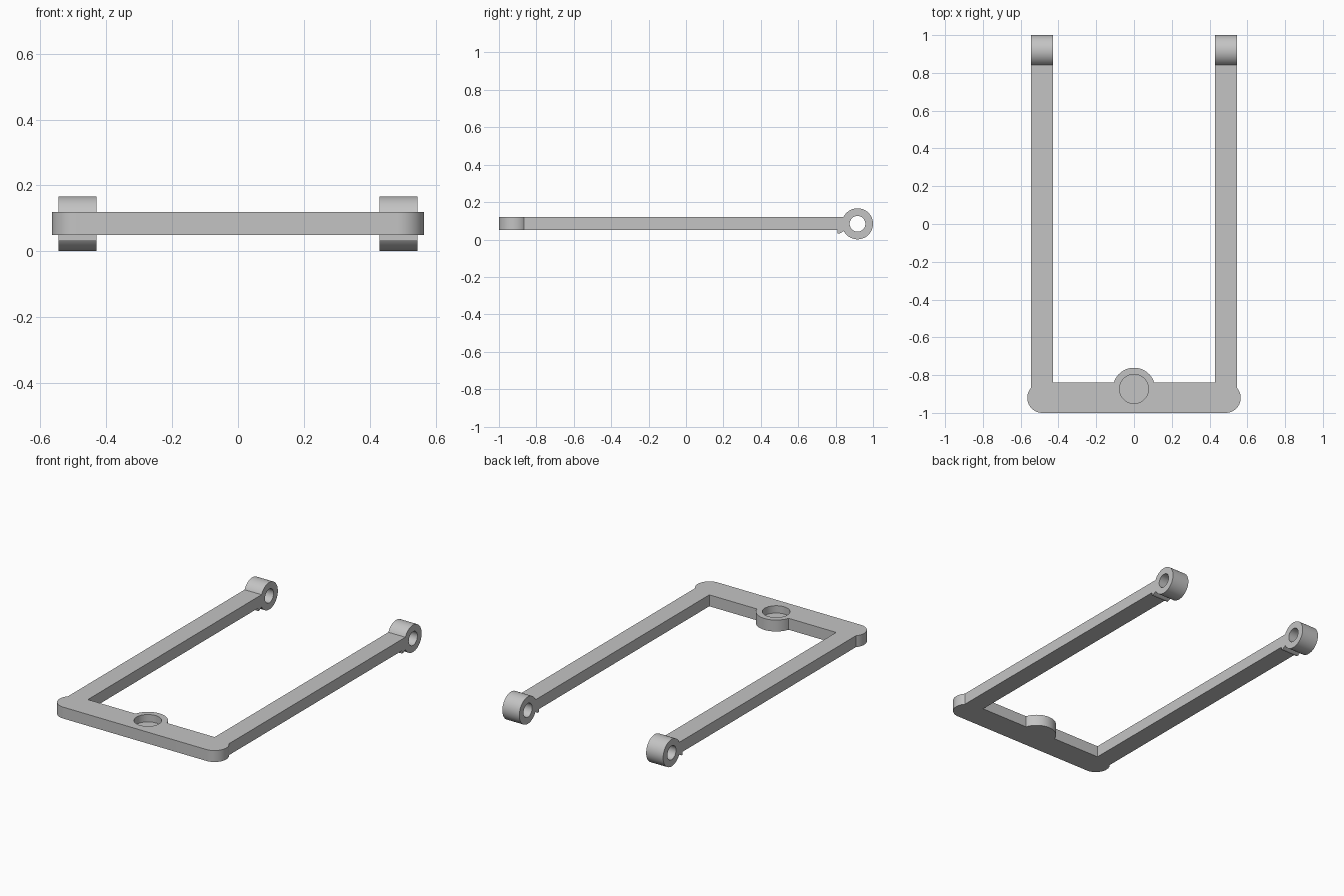
import bpy
import bmesh
from math import acos, asin, cos, sin, pi
from mathutils import Vector

cube = bpy.data.objects.get("Cube")
if cube:
    bpy.data.objects.remove(cube, do_unlink=True)

grey = bpy.data.materials.new("plain grey")
grey.use_nodes = True
colour = (0.55, 0.55, 0.55, 1)
grey.diffuse_color = colour
grey.node_tree.nodes["Principled BSDF"].inputs["Base Color"].default_value = colour

BOTTOM, TOP = 0.05, 0.12          # bar thickness
ARM_IN, ARM_OUT = 0.43, 0.545     # arm width
FRONT, BACK = -1.0, -0.84         # crossbar depth
EYE_Y, EYE_Z, EYE_R, BORE_R = 0.917, 0.084, 0.083, 0.042


def arc(cx, cy, r, start, end, steps=24):
    return [(cx + r * cos(start + (end - start) * i / steps),
             cy + r * sin(start + (end - start) * i / steps))
            for i in range(steps + 1)]


def extrude(name, outline, axis, low, high):
    """Extrude a 2D outline along x (outline is y,z) or z (outline is x,y)."""
    bm = bmesh.new()
    place = (lambda a, b: (low, a, b)) if axis == "x" else (lambda a, b: (a, b, low))
    face = bm.faces.new([bm.verts.new(place(a, b)) for a, b in outline])
    result = bmesh.ops.extrude_face_region(bm, geom=[face])
    move = Vector((high - low, 0, 0)) if axis == "x" else Vector((0, 0, high - low))
    moved = [g for g in result["geom"] if isinstance(g, bmesh.types.BMVert)]
    bmesh.ops.translate(bm, verts=moved, vec=move)
    bmesh.ops.recalc_face_normals(bm, faces=bm.faces)
    mesh = bpy.data.meshes.new(name)
    bm.to_mesh(mesh)
    bm.free()
    mesh.materials.append(grey)
    obj = bpy.data.objects.new(name, mesh)
    bpy.context.collection.objects.link(obj)
    return obj


def cut(obj, cutter):
    """Subtract the cutter, then smooth the curved walls."""
    mod = obj.modifiers.new("hole", "BOOLEAN")
    mod.operation, mod.solver, mod.object = "DIFFERENCE", "EXACT", cutter
    bpy.context.view_layer.objects.active = obj
    bpy.ops.object.modifier_apply(modifier=mod.name)
    bpy.data.objects.remove(cutter, do_unlink=True)
    for poly in obj.data.polygons:
        poly.use_smooth = True
    obj.data.set_sharp_from_angle(angle=pi / 6)


# Crossbar: rounded ends, shoulders for the arms and a round boss in the middle
end_r = (BACK - FRONT) / 2
end_x, mid_y = 0.485, FRONT + end_r
shoulder = acos((ARM_OUT - end_x) / end_r)
boss_y, boss_r = -0.873, 0.112
boss_start = asin((BACK - boss_y) / boss_r)
right_half = arc(end_x, mid_y, end_r, -pi / 2, shoulder)
right_half += [(ARM_OUT, BACK), (ARM_IN, BACK)]
left_half = [(-x, y) for x, y in reversed(right_half)]
boss = arc(0, boss_y, boss_r, boss_start, pi - boss_start, 32)
crossbar = extrude("crossbar", right_half + boss + left_half, "z", BOTTOM, TOP)
pocket = extrude("pocket_cutter", arc(0, boss_y, 0.077, 0, 2 * pi, 48)[:-1],
                 "z", 0.075, TOP + 0.1)
cut(crossbar, pocket)

# Arms: straight bar, small stop under the end, and a bored hinge eye
upper = pi - asin((TOP - EYE_Z) / EYE_R)
lower = -pi + asin((EYE_Z - 0.045) / EYE_R)
side = [(BACK, TOP), (BACK, BOTTOM), (0.81, BOTTOM), (0.81, 0.032), (0.822, 0.032)]
side += arc(EYE_Y, EYE_Z, EYE_R, lower, upper, 56)
for name, low, high in (("left_arm", ARM_IN, ARM_OUT),
                        ("right_arm", -ARM_OUT, -ARM_IN)):
    arm = extrude(name, side, "x", low, high)
    bore = extrude("bore_cutter", arc(EYE_Y, EYE_Z, BORE_R, 0, 2 * pi, 40)[:-1],
                   "x", low - 0.1, high + 0.1)
    cut(arm, bore)
